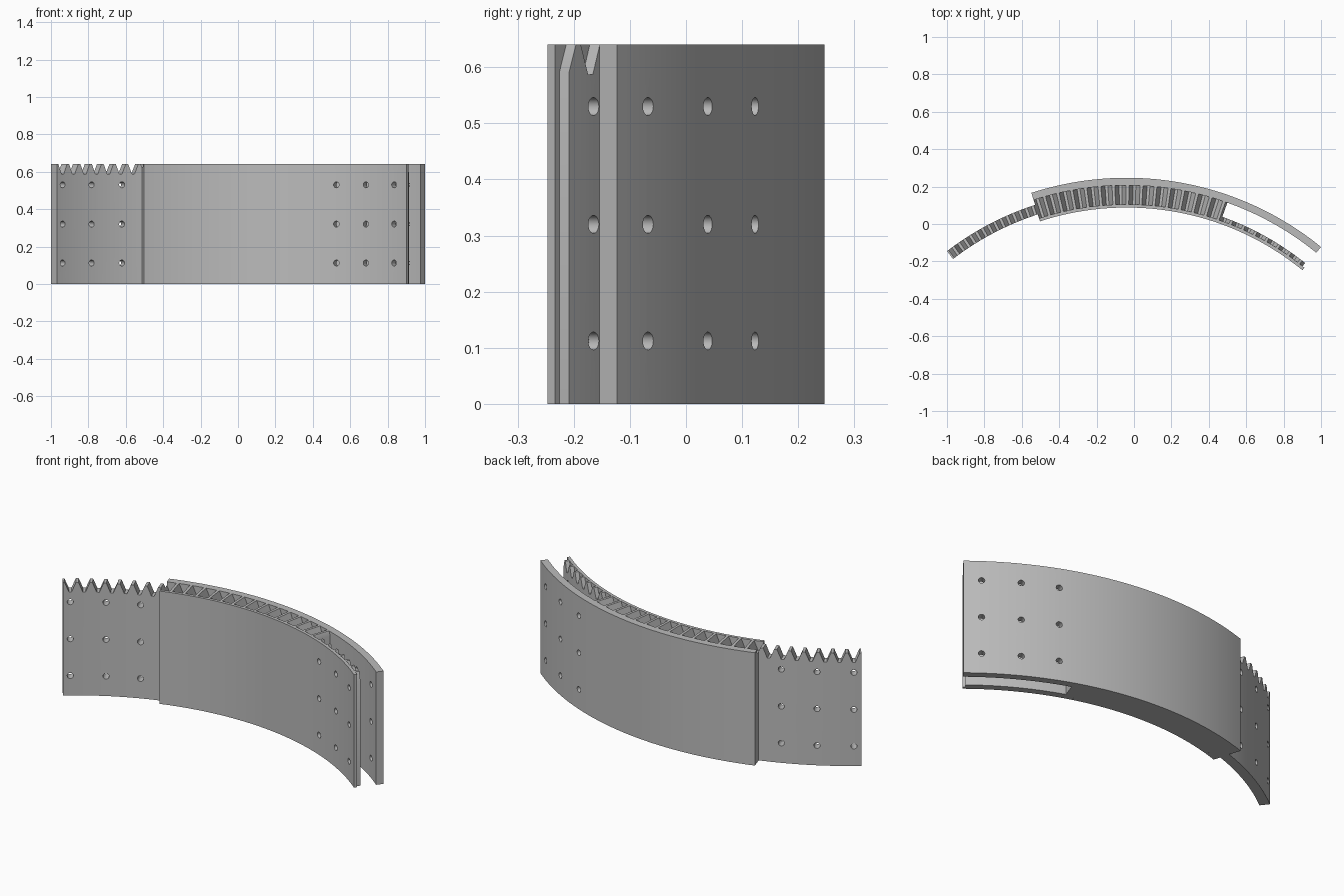
import bpy, bmesh, math
from mathutils import Matrix, Vector

cube = bpy.data.objects.get("Cube")
if cube:
    bpy.data.objects.remove(cube, do_unlink=True)

CX, CY = -0.04, -1.4            # centre of curvature in plan
HEIGHT, VALLEY = 0.64, 0.587
PITCH, PHASE = 2.68, -36.0      # tooth spacing and first valley, in degrees

grey = bpy.data.materials.new("plain_grey")
grey.use_nodes = True
grey.diffuse_color = (0.5, 0.5, 0.5, 1)
grey.node_tree.nodes["Principled BSDF"].inputs["Base Color"].default_value = (0.5, 0.5, 0.5, 1)


def polar(radius, angle, z):
    a = math.radians(angle)
    return Vector((CX + radius * math.sin(a), CY + radius * math.cos(a), z))


def make_object(name, bm):
    bmesh.ops.recalc_face_normals(bm, faces=bm.faces)
    mesh = bpy.data.meshes.new(name)
    bm.to_mesh(mesh)
    bm.free()
    mesh.materials.append(grey)
    obj = bpy.data.objects.new(name, mesh)
    bpy.context.collection.objects.link(obj)
    return obj


def tooth_height(angle):
    t = ((angle - PHASE) / PITCH) % 1
    d = min(t, 1 - t)           # 0 in the valley, 0.5 at the tip
    rise = min(max((d - 0.1) / 0.3, 0), 1)
    return VALLEY + (HEIGHT - VALLEY) * rise


def arc_band(name, r_in, r_out, start, end, toothed=False):
    """Curved wall, optionally with a toothed upper edge."""
    if toothed:
        marks = [PHASE + PITCH * (k + f) for k in range(-2, 32) for f in (0.1, 0.4, 0.6, 0.9)]
        inner = [a for a in marks if start + 0.01 < a < end - 0.01]
    else:
        n = math.ceil(end - start)
        inner = [start + (end - start) * i / n for i in range(1, n)]
    bm = bmesh.new()
    rings = []
    for a in [start] + inner + [end]:
        top = tooth_height(a) if toothed else HEIGHT
        rings.append([bm.verts.new(polar(r, a, z)) for r, z in
                      ((r_in, 0), (r_in, top), (r_out, top), (r_out, 0))])
    for p, q in zip(rings, rings[1:]):
        for i in range(4):
            j = (i + 1) % 4
            bm.faces.new((p[i], p[j], q[j], q[i]))
    bm.faces.new(rings[0])
    bm.faces.new(rings[-1])
    return make_object(name, bm)


# Overlapping layers from the inner face to the outer face
parts = [
    arc_band("inner_plate", 1.488, 1.505, -18.1, 39.2),
    arc_band("inner_plate_teeth", 1.505, 1.527, -18.1, 38.7, True),
    arc_band("middle_plate", 1.527, 1.58, -37.4, 19.6, True),
    arc_band("middle_plate_backing", 1.58, 1.607, -18.0, 19.6, True),
    arc_band("outer_plate", 1.607, 1.647, -18.0, 39.15),
]

# Bolt hole cutter: three columns of three radial holes on each side
bm = bmesh.new()
for side in (-1, 1):
    for angle in (22.35, 29.1, 36.0):
        for z in (0.112, 0.32, 0.53):
            turn = Matrix.Rotation(-math.radians(side * angle), 4, 'Z')
            place = Matrix.Translation(polar(1.57, side * angle, z))
            bmesh.ops.create_cone(bm, cap_ends=True, segments=20, radius1=0.016,
                                  radius2=0.016, depth=0.3,
                                  matrix=place @ turn @ Matrix.Rotation(math.pi / 2, 4, 'X'))
cutter = make_object("bolt_hole_cutter", bm)
cutter.hide_render = True

for obj in parts:
    bpy.ops.object.select_all(action='DESELECT')
    obj.select_set(True)
    bpy.context.view_layer.objects.active = obj
    if obj.name != "middle_plate_backing":
        cut = obj.modifiers.new("bolt_holes", 'BOOLEAN')
        cut.operation, cut.solver, cut.object = 'DIFFERENCE', 'EXACT', cutter
        bpy.ops.object.modifier_apply(modifier=cut.name)
    bpy.ops.object.shade_smooth_by_angle(angle=math.radians(25))

bpy.data.objects.remove(cutter, do_unlink=True)
